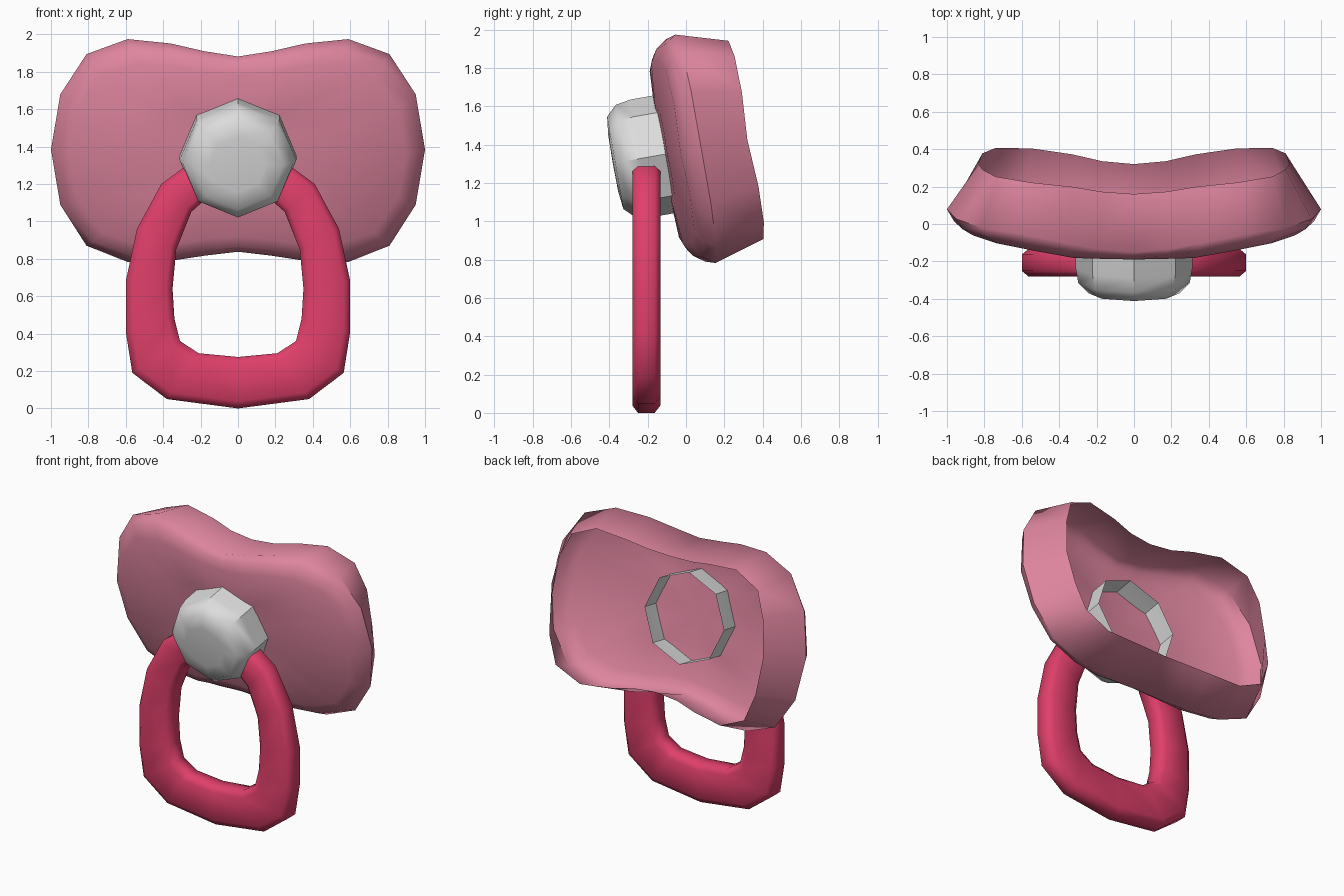
import bpy, math
from mathutils import Vector, Matrix

if "Cube" in bpy.data.objects:
    bpy.data.objects.remove(bpy.data.objects["Cube"])

TILT = Matrix.Translation((0, 0, 1.37)) @ Matrix.Rotation(math.radians(10), 4, 'X')


def material(name, rgb):
    m = bpy.data.materials.new(name)
    m.diffuse_color = (*rgb, 1)
    m.use_nodes = True
    m.node_tree.nodes["Principled BSDF"].inputs["Base Color"].default_value = m.diffuse_color
    return m


def make(name, verts, faces, mat, angle, matrix=None):
    mesh = bpy.data.meshes.new(name)
    mesh.from_pydata([matrix @ Vector(v) if matrix else v for v in verts], [], faces)
    mesh.materials.append(mat)
    ob = bpy.data.objects.new(name, mesh)
    bpy.context.collection.objects.link(ob)
    bpy.ops.object.select_all(action='DESELECT')
    ob.select_set(True)
    bpy.context.view_layer.objects.active = ob
    bpy.ops.object.mode_set(mode='EDIT')
    bpy.ops.mesh.select_all(action='SELECT')
    bpy.ops.mesh.normals_make_consistent(inside=False)
    bpy.ops.object.mode_set(mode='OBJECT')
    bpy.ops.object.shade_smooth_by_angle(angle=math.radians(angle))
    return ob


def bridge(loops, closed=False):
    """Quads between successive closed loops of equal length."""
    n = len(loops[0])
    verts = [p for lp in loops for p in lp]
    faces = []
    count = len(loops)
    for i in range(count if closed else count - 1):
        a, b = i * n, (i + 1) % count * n
        faces += [(a + j, a + (j + 1) % n, b + (j + 1) % n, b + j) for j in range(n)]
    return verts, faces


def cap(verts, faces, n, centre):
    """Close the first loop with a fan."""
    verts.append(centre)
    c = len(verts) - 1
    faces += [(j, c, (j + 1) % n) for j in range(n)]


def mirror_loop(q):
    """Quarter outline (x, height, depth) from top middle to side, made whole."""
    right = q + [(x, -h, d) for x, h, d in reversed(q[:-1])]
    whole = right + [(-x, h, d) for x, h, d in reversed(right[1:-1])]
    return [(x, d, h) for x, h, d in whole]


pink = material("soft pink", (0.73, 0.235, 0.345))
red = material("raspberry", (0.74, 0.05, 0.145))
white = material("off white", (0.72, 0.72, 0.72))

# Shield: open-backed bowed shell
front = [(0, .44, -.115), (.16, .45, -.11), (.32, .48, -.10), (.53, .49, -.06),
         (.73, .43, -.03), (.86, .24, -.02), (.90, 0, -.03)]
widest = [(0, .53, -.06), (.18, .555, -.04), (.36, .59, 0), (.59, .605, .05),
          (.81, .52, .07), (.95, .30, .08), (1, 0, .08)]
rim = [(0, .46, .244), (.17, .47, .258), (.33, .50, .29), (.55, .525, .318),
       (.74, .44, .335), (.81, .25, .34), (.83, 0, .325)]
edge = [(f[0] + .62 * (m[0] - f[0]), f[1] + .62 * (m[1] - f[1]), f[2] + .4 * (m[2] - f[2]))
        for f, m in zip(front, widest)]
inner = [(x * .5, h * .5, -.13 + .3 * (d + .13)) for x, h, d in front]
loops = [mirror_loop(q) for q in (inner, front, edge, widest, rim)]
v, f = bridge(loops)
cap(v, f, len(loops[0]), (0, -.13, 0))
make("shield", v, f, pink, 60, TILT)

# Knob: eight-sided button whose open tube passes through the shield
loops = [[(r * math.sin(k * math.pi / 4), d, r * math.cos(k * math.pi / 4)) for k in range(8)]
         for r, d in ((.15, -.386), (.245, -.375), (.298, -.32), (.312, -.24), (.312, .02))]
v, f = bridge(loops)
cap(v, f, 8, (0, -.388, 0))
make("knob", v, f, white, 44, TILT)

# Handle: rounded loop, given as outer and inner points (x, z)
half = [((0, 0), (0, .275)), ((.38, .05), (.21, .295)), ((.565, .19), (.31, .36)),
        ((.60, .41), (.34, .48)), ((.60, .68), (.35, .64)), ((.54, .96), (.33, .85)),
        ((.41, 1.20), (.25, 1.05)), ((.26, 1.31), (.15, 1.14)), ((0, 1.34), (0, 1.16))]
path = half + [((-o[0], o[1]), (-i[0], i[1])) for o, i in reversed(half[1:-1])]
section = [(1, .6), (.72, 1), (-.72, 1), (-1, .6), (-1, -.6), (-.72, -1), (.72, -1), (1, -.6)]
loops = []
for o, i in path:
    o, i = Vector(o), Vector(i)
    mid, arm = (o + i) / 2, (o - i) / 2
    loops.append([(mid.x + arm.x * s, -.207 + .073 * t, mid.y + arm.y * s) for s, t in section])
v, f = bridge(loops, closed=True)
make("handle", v, f, red, 60)
